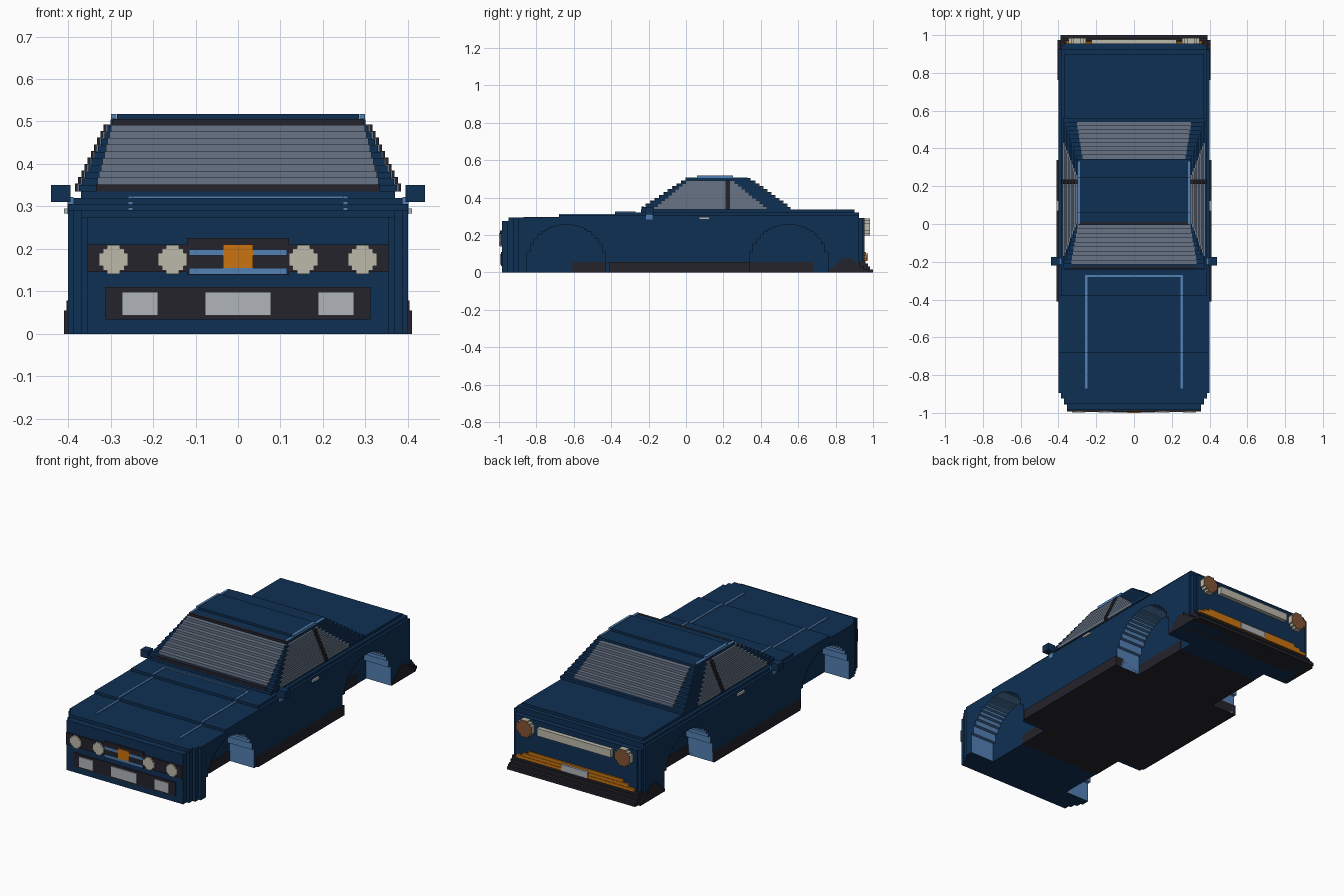
import bpy, bmesh, math

if "Cube" in bpy.data.objects:
    bpy.data.objects.remove(bpy.data.objects["Cube"])


def material(name, r, g, b):
    lin = [((c / 255 + 0.055) / 1.055) ** 2.4 if c > 10 else c / 3295 for c in (r, g, b)]
    m = bpy.data.materials.new(name)
    m.use_nodes = True
    m.diffuse_color = (*lin, 1)
    bsdf = m.node_tree.nodes["Principled BSDF"]
    bsdf.inputs["Base Color"].default_value = (*lin, 1)
    return m


BLUE = material("navy paint", 15, 48, 84)
TRIM = material("light blue trim", 82, 128, 180)
GLASS = material("window glass", 104, 116, 134)
BLACK = material("black plastic", 36, 35, 43)
ORANGE = material("orange", 202, 116, 16)
CREAM = material("cream lamp", 188, 184, 170)
GREY = material("pale grey plate", 176, 180, 186)
BROWN = material("brown lamp", 130, 84, 54)


def finish(name, bm, *mats):
    bmesh.ops.recalc_face_normals(bm, faces=bm.faces)
    mesh = bpy.data.meshes.new(name)
    bm.to_mesh(mesh)
    bm.free()
    ob = bpy.data.objects.new(name, mesh)
    for m in mats:
        mesh.materials.append(m)
    bpy.context.collection.objects.link(ob)
    return ob


def add_box(bm, x0, x1, y0, y1, z0, z1):
    vs = bmesh.ops.create_cube(bm, size=1)["verts"]
    for v in vs:
        v.co = (x0 + (v.co.x + 0.5) * (x1 - x0), y0 + (v.co.y + 0.5) * (y1 - y0),
                z0 + (v.co.z + 0.5) * (z1 - z0))


def boxes(name, mat, items, mirror=False):
    bm = bmesh.new()
    for x0, x1, y0, y1, z0, z1 in items:
        add_box(bm, x0, x1, y0, y1, z0, z1)
        if mirror:
            add_box(bm, -x1, -x0, y0, y1, z0, z1)
    return finish(name, bm, mat)


def prism(bm, pts, x0, x1):
    a = [bm.verts.new((x0, y, z)) for y, z in pts]
    b = [bm.verts.new((x1, y, z)) for y, z in pts]
    faces = [bm.faces.new(a), bm.faces.new(b[::-1])]
    for i in range(len(pts)):
        j = (i + 1) % len(pts)
        faces.append(bm.faces.new((a[i], a[j], b[j], b[i])))
    return faces


# Body: side-profile slabs, the outer ones with stepped wheel arches
TOP = [(-0.985, 0.275), (-0.95, 0.275), (-0.95, 0.292), (-0.68, 0.292), (-0.68, 0.306),
       (-0.38, 0.306), (-0.38, 0.32), (-0.24, 0.32), (-0.24, 0.335), (0.9, 0.335),
       (0.9, 0.32), (0.925, 0.32), (0.925, 0.29), (0.955, 0.29)]
ARCHES = (0.55, -0.64)
RADIUS, AXLE = 0.21, 0.045


def profile(y_front, y_rear, cap, arched):
    pts = [(min(max(y, y_front), y_rear), min(z, cap)) for y, z in TOP]
    pts += [(y_rear, 0)]
    if arched:
        n = 22
        step = 2 * RADIUS / n
        for c in ARCHES:
            pts.append((c + RADIUS, 0))
            for i in range(n):
                y = c + RADIUS - i * step
                z = AXLE + math.sqrt(RADIUS ** 2 - (y - step / 2 - c) ** 2)
                pts += [(y, z), (y - step, z)]
            pts.append((c - RADIUS, 0))
    pts += [(y_front, 0)]
    return [p for i, p in enumerate(pts) if p != pts[i - 1]]


bm = bmesh.new()
prism(bm, profile(-0.985, 0.955, 1, False), -0.25, 0.25)
for x0, x1, yf, yr, cap in ((0.25, 0.355, -0.985, 0.955, 1), (0.355, 0.37, -0.955, 0.955, 1),
                            (0.37, 0.387, -0.925, 0.945, 0.32), (0.387, 0.4, -0.895, 0.925, 0.306)):
    for s in (-1, 1):
        for f in prism(bm, profile(yf, yr, cap, True), s * x0, s * x1):
            c = f.calc_center_median()
            f.normal_update()
            inside = any(abs(c.y - a) < RADIUS + 0.004 for a in ARCHES)
            if inside and c.z < 0.26 and abs(f.normal.x) < 0.5:
                f.material_index = 1
finish("body", bm, BLUE, TRIM)

# Cabin: stacked steps with stepped glass on all sides
N, Z0, Z1 = 11, 0.335, 0.505
H = (Z1 - Z0) / N


def mix(a, b, t):
    return a + (b - a) * t


shell, screen, rear, side, frame = [], [], [], [], []
for i in range(N):
    t = i / (N - 1)
    za, zb = Z0 + i * H, Z0 + (i + 1) * H
    w, yf, yr = mix(0.375, 0.3, t), mix(-0.235, 0, t), mix(0.56, 0.345, t)
    shell.append((-w, w, yf, yr, za, zb))
    gw, rw = mix(0.335, 0.295, t), mix(0.305, 0.27, t)
    sf, sr = mix(-0.17, 0.02, t), mix(0.43, 0.24, t)
    if 0 < i < N - 1:
        screen.append((-gw, gw, yf - 0.004, yf + 0.03, za, zb + 0.002))
        rear.append((-rw, rw, yr - 0.03, yr + 0.004, za, zb + 0.002))
    else:
        frame.append((-gw, gw, yf - 0.004, yf + 0.01, za, zb + 0.001))
    if i < N - 1:
        side.append((w - 0.02, w + 0.004, sf, sr, za, zb + 0.002))
        frame += [(s * w - 0.009, s * w + 0.009, 0.212, 0.236, za, zb + 0.003) for s in (-1, 1)]
boxes("cabin", BLUE, shell)
boxes("windshield", GLASS, screen)
boxes("rear_window", GLASS, rear)
boxes("side_windows", GLASS, side, True)
boxes("window_frames", BLACK, frame)
boxes("roof_panel", BLUE, [(-0.285, 0.285, 0.06, 0.25, 0.5, 0.517)])
boxes("roof_rails", TRIM, [(0.286, 0.299, 0.06, 0.25, 0.5, 0.518),
                           (0.286, 0.299, 0.0, 0.33, 0.5, 0.508)], True)

# Hood trim
boxes("hood_stripes", TRIM, [(0.247, 0.259, -0.87, -0.68, 0.28, 0.297),
                             (0.247, 0.259, -0.68, -0.38, 0.29, 0.311),
                             (0.247, 0.259, -0.38, -0.27, 0.3, 0.324)], True)
boxes("hood_cross_stripe", TRIM, [(-0.25, 0.25, -0.28, -0.27, 0.3, 0.324)])

# Underbody and skirts
boxes("floor", BLACK, [(-0.252, 0.252, -0.61, 0.68, -0.0005, 0.055)])
boxes("side_skirts", BLACK, [(0.24, 0.41, -0.41, 0.34, -0.0005, 0.055)], True)
boxes("rear_bumper", BLACK, [(-0.39, 0.39, 0.86, y, k * 0.0156, k * 0.0156 + 0.0156)
                             for k, y in enumerate((1.0, 0.985, 0.972, 0.96))])
boxes("rear_bumper_corners", BLACK, [(0.37, 0.404, 0.762 + 0.018 * k, 0.975 - 0.022 * k,
                                      k * 0.0156, k * 0.0156 + 0.0156) for k in range(5)], True)

# Mirrors and door handles
boxes("mirrors", BLUE, [(0.395, 0.44, -0.22, -0.175, 0.31, 0.35)], True)
boxes("mirror_mounts", TRIM, [(0.387, 0.402, -0.215, -0.18, 0.282, 0.322)], True)
boxes("door_handles", GREY, [(0.395, 0.41, 0.07, 0.125, 0.283, 0.295)], True)

# Front grille, badge and lower intake
boxes("grille", BLACK, [(-0.355, 0.355, -0.993, -0.97, 0.145, 0.21),
                        (-0.12, 0.12, -0.994, -0.97, 0.138, 0.225)])
boxes("grille_bars", TRIM, [(-0.115, 0.115, -0.998, -0.98, z, z + 0.015) for z in (0.14, 0.184)])
boxes("badge", ORANGE, [(-0.035, 0.035, -1.0, -0.98, 0.155, 0.21)])
boxes("lower_intake", BLACK, [(-0.312, 0.312, -0.99, -0.97, 0.033, 0.11)])
boxes("fog_lamps", GREY, [(0.188, 0.273, -0.995, -0.98, 0.043, 0.098)], True)
boxes("front_plate", GREY, [(-0.078, 0.078, -0.995, -0.98, 0.043, 0.098)])


def lamp(name, x, z, r, y0, y1, mats):
    """Stepped round lamp; its outward end takes the last material."""
    bm = bmesh.new()
    for wide, tall in ((1, 0.45), (0.75, 0.75), (0.45, 1)):
        add_box(bm, x - r * wide, x + r * wide, y0, y1, z - r * tall, z + r * tall)
    bm.normal_update()
    for f in bm.faces:
        f.material_index = len(mats) - 1 if abs(f.normal.y) > 0.5 else 0
    finish(name, bm, *mats)


for s, label in ((1, "left"), (-1, "right")):
    lamp("outer_headlight_" + label, s * 0.293, 0.175, 0.034, -0.999, -0.97, [CREAM])
    lamp("inner_headlight_" + label, s * 0.154, 0.175, 0.034, -0.999, -0.97, [CREAM])
    lamp("tail_light_" + label, s * 0.3, 0.242, 0.046, 0.95, 0.985, [CREAM, BROWN])

# Rear strips and plate
boxes("rear_light_strip", CREAM, [(-0.225, 0.225, 0.95, 0.978, 0.22, 0.262)])
boxes("rear_orange_strip", ORANGE, [(-0.36 + k * 0.035, 0.36 - k * 0.035, 0.95, 0.968 - k * 0.003,
                                     0.062 + k * 0.016, 0.078 + k * 0.016) for k in range(3)])
boxes("rear_plate", GREY, [(-0.08, 0.08, 0.95, 0.973, 0.063, 0.1)])

# Stand exactly on the ground
for ob in bpy.context.collection.objects:
    if ob.type == "MESH" and ob.name in ("floor", "side_skirts"):
        ob.location.z = 0.0002
